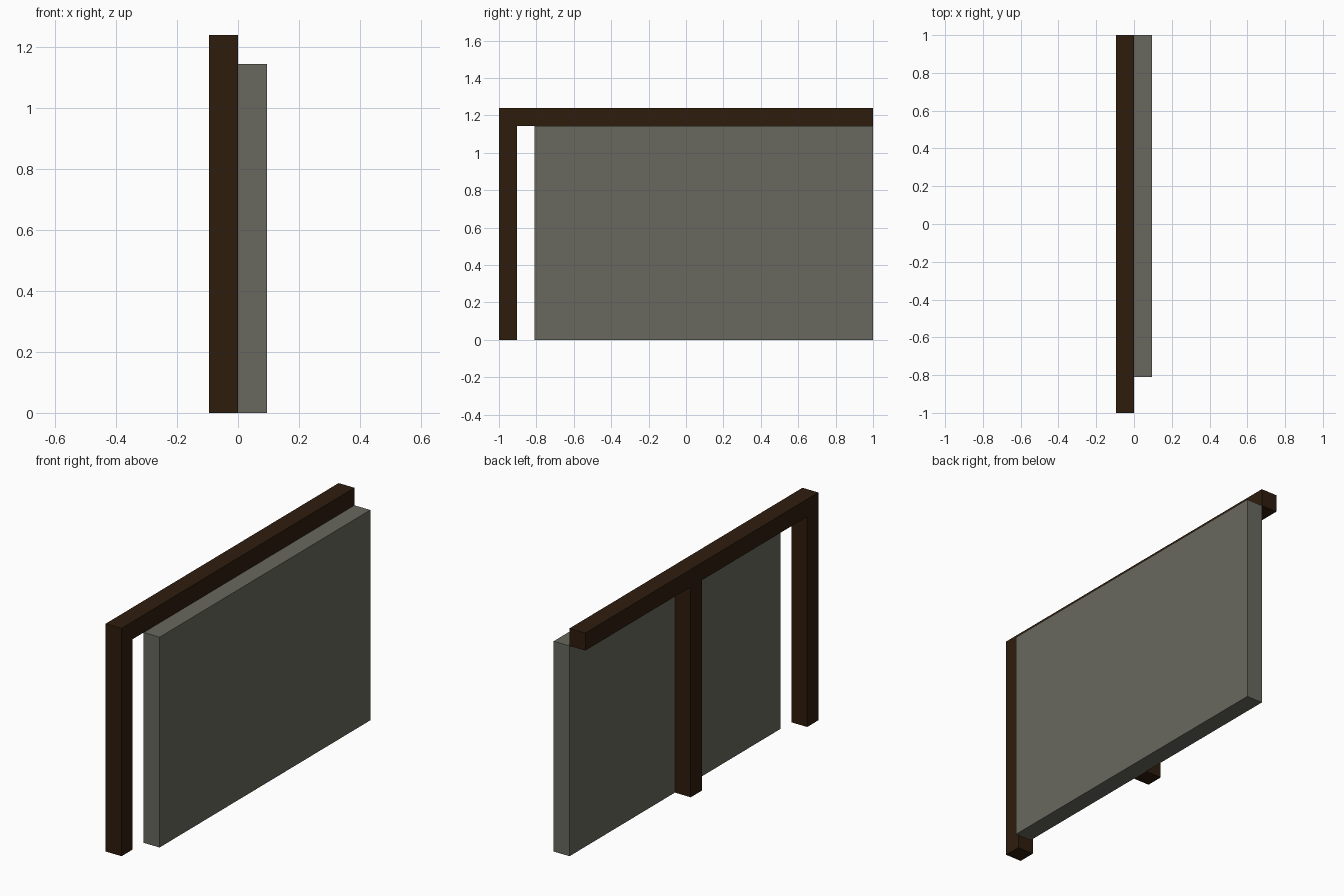
import bpy

if "Cube" in bpy.data.objects:
    bpy.data.objects.remove(bpy.data.objects["Cube"])

U = 2 / 21          # beam thickness
H = 12 * U          # height of wall and posts


def material(name, color):
    mat = bpy.data.materials.new(name)
    mat.diffuse_color = (*color, 1)
    mat.use_nodes = True
    mat.node_tree.nodes["Principled BSDF"].inputs["Base Color"].default_value = mat.diffuse_color
    return mat


def box(name, lo, hi, mat):
    center = [(a + b) / 2 for a, b in zip(lo, hi)]
    bpy.ops.mesh.primitive_cube_add(size=1, location=center)
    obj = bpy.context.object
    obj.name = name
    obj.scale = [b - a for a, b in zip(lo, hi)]
    bpy.ops.object.transform_apply(location=False, rotation=False, scale=True)
    obj.data.materials.append(mat)


wood = material("dark_wood", (0.028, 0.012, 0.004))
plaster = material("grey_plaster", (0.14, 0.14, 0.115))

# Wall panel
box("wall_panel", (0, -1 + 2 * U, 0), (U, 1, H), plaster)

# Top beam
box("top_beam", (-U, -1, H), (0, 1, H + U), wood)

# Posts at the front end and the middle
for name, y in (("front_post", -1), ("middle_post", 0)):
    box(name, (-U, y, 0), (0, y + U, H), wood)
